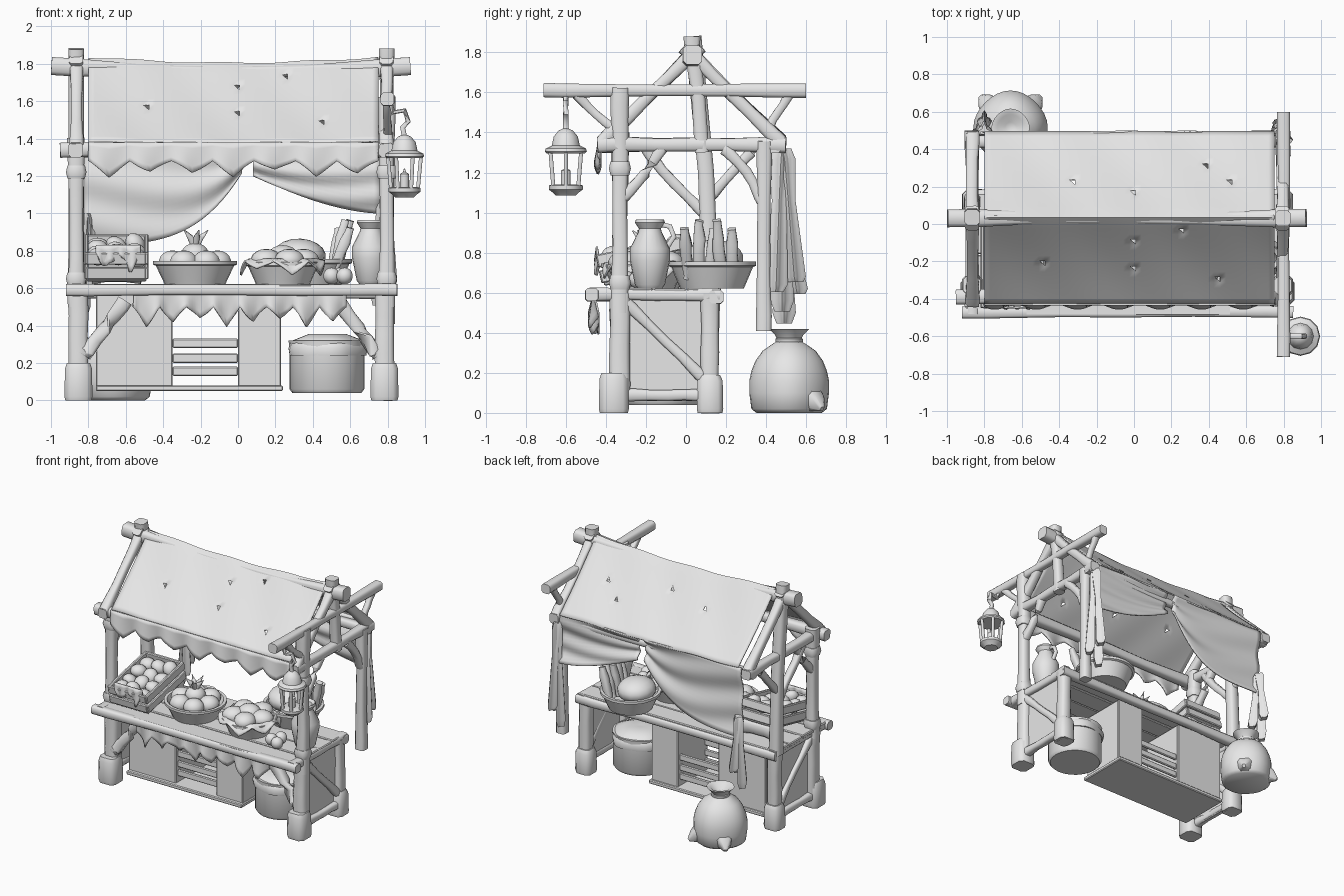
import bpy, bmesh, random
from math import sin, cos, pi, radians
from mathutils import Vector as V, Matrix, Euler

random.seed(4)
if "Cube" in bpy.data.objects:
    bpy.data.objects.remove(bpy.data.objects["Cube"])

mat = bpy.data.materials.new("light_grey")
mat.use_nodes = True
mat.diffuse_color = (0.8, 0.8, 0.8, 1)
mat.node_tree.nodes["Principled BSDF"].inputs["Base Color"].default_value = (0.8, 0.8, 0.8, 1)


def finish(name, bm, angle=40, thick=0):
    bmesh.ops.recalc_face_normals(bm, faces=bm.faces)
    me = bpy.data.meshes.new(name)
    bm.to_mesh(me)
    bm.free()
    me.materials.append(mat)
    for p in me.polygons:
        p.use_smooth = True
    me.set_sharp_from_angle(angle=radians(angle))
    ob = bpy.data.objects.new(name, me)
    bpy.context.collection.objects.link(ob)
    if thick:
        mod = ob.modifiers.new("thickness", 'SOLIDIFY')
        mod.thickness, mod.offset = thick, 0


def loft(name, rings, angle=40):
    bm = bmesh.new()
    vs = [[bm.verts.new(p) for p in r] for r in rings]
    n = len(vs[0])
    for a, b in zip(vs, vs[1:]):
        for i in range(n):
            bm.faces.new((a[i], a[(i + 1) % n], b[(i + 1) % n], b[i]))
    bm.faces.new(vs[0][::-1])
    bm.faces.new(vs[-1])
    finish(name, bm, angle)


OCT = [(1, .62), (.62, 1), (-.62, 1), (-1, .62), (-1, -.62), (-.62, -1), (.62, -1), (1, -.62)]


def tube(name, pts, radii):
    """Sweep a chamfered square along a path."""
    pts, rings = [V(p) for p in pts], []
    for i, p in enumerate(pts):
        d = (pts[min(i + 1, len(pts) - 1)] - pts[max(i - 1, 0)]).normalized()
        s = d.cross(V((0, 1, 0)) if abs(d.z) > .8 else V((0, 0, 1))).normalized()
        t = d.cross(s)
        rings.append([p + (s * a + t * b) * radii[i] for a, b in OCT])
    loft(name, rings, 50)


def beam(name, a, b, r=.035, bow=(0, 0, 0), flare=1.15, wob=.003):
    """Rough-hewn timber with wider ends."""
    a, b, bow = V(a), V(b), V(bow)
    pts, radii = [], []
    for t in (0, .08, .3, .5, .7, .92, 1):
        j = V([random.uniform(-wob, wob) for _ in range(3)])
        pts.append(a.lerp(b, t) + bow * sin(pi * t) + j)
        radii.append(r * (flare if abs(t - .5) > .4 else random.uniform(.9, 1.02)))
    tube(name, pts, radii)


def lathe(name, x, y, profile, n=20, angle=40, wave=0, k=5):
    rings = [[(x + r * (1 + wave * cos(k * 2 * pi * i / n)) * cos(2 * pi * i / n),
               y + r * (1 + wave * cos(k * 2 * pi * i / n)) * sin(2 * pi * i / n), z)
              for i in range(n)] for r, z in profile]
    loft(name, rings, angle)


def box(name, lo, hi, m=None, bevel=.006):
    bm = bmesh.new()
    lo, hi = V(lo), V(hi)
    bmesh.ops.create_cube(bm, size=1, matrix=Matrix.Translation((lo + hi) / 2) @ Matrix.Diagonal((*(hi - lo), 1)))
    bmesh.ops.bevel(bm, geom=bm.edges[:], offset=bevel, segments=1, affect='EDGES')
    if m:
        bm.transform(m)
    finish(name, bm, 25)


def blob(name, loc, scale, rot=(0, 0, 0), m=None):
    bm = bmesh.new()
    bmesh.ops.create_uvsphere(bm, u_segments=14, v_segments=9, radius=1)
    bm.transform((m or Matrix()) @ Matrix.LocRotScale(V(loc), Euler(rot), V(scale)))
    finish(name, bm, 60)


def sheet(name, f, nu, nv, holes=()):
    """Cloth from a function of u and v, with torn cells left half open."""
    bm = bmesh.new()
    g = [[bm.verts.new(f(i / nu, j / nv)) for j in range(nv + 1)] for i in range(nu + 1)]
    for i in range(nu):
        for j in range(nv):
            if (i, j) in holes:
                bm.faces.new((g[i][j], g[i + 1][j], g[i][j + 1]))
            else:
                bm.faces.new((g[i][j], g[i + 1][j], g[i + 1][j + 1], g[i][j + 1]))
    finish(name, bm, 60, .01)


def jag(u, n):
    """Zigzag from 0 to 1 with uneven teeth."""
    return (1 - abs((u * n) % 1 * 2 - 1)) * (.75 + .25 * sin(u * 17))


# End frames: posts, rafters, ties, braces and side panels
for side, x in (("left", .795), ("right", -.865)):
    s = 1 if x > 0 else -1
    low = x - s * .012
    beam(side + "_front_post", (x, -.33, .5), (x, -.33, 1.62 if x > 0 else 1.4), .04)
    beam(side + "_lower_front_post", (low, -.33, .1), (low, -.33, .6), .052, flare=1)
    tube(side + "_front_foot", [(low, -.36, 0), (low, -.36, .02), (low, -.36, .17), (low, -.36, .2)], [.07, .075, .072, .062])
    beam(side + "_lower_middle_post", (low, .12, 0), (low, .12, .6), .047, flare=1)
    tube(side + "_middle_foot", [(low, .12, 0), (low, .12, .02), (low, .12, .16), (low, .12, .19)], [.062, .066, .063, .05])
    beam(side + "_tie", (x, -.44, 1.34), (x, .5, 1.34), .034)
    beam(side + "_front_rafter", (x, .07, 1.83), (x, -.42, 1.35), .032)
    beam(side + "_back_rafter", (x, -.01, 1.83), (x, .47, 1.35), .032)
    beam(side + "_front_brace", (x, -.31, 1.08), (x, -.12, 1.33), .026, (0, .01, -.01))
    beam(side + "_diagonal", (x, -.3, .55), (x, .1, .16), .026)
    beam(side + "_bottom_rail", (x, -.3, .09), (x, .12, .09), .028)
    beam(side + "_table_rail", (x, -.48, .59), (x, .17, .59), .03)
    box(side + "_end_panel", (low - .008, -.31, .06), (low + .008, .1, .58))
    for z in (.65, 1.22):
        tube(side + "_rope_band", [(x, -.33, z - .035), (x, -.33, z), (x, -.33, z + .035)], [.046, .055, .047])
    beam(side + "_counter_brace", (low - s * .03, -.34, .24), (low - s * .25, -.34, .53), .036)

# The right post runs to the counter; the left one stops at the tie
tube("right_king_post", [(-.865, .12, .58), (-.865, .115, .8), (-.865, .1, 1.2), (-.865, .035, 1.88)], [.045, .042, .04, .042])
tube("left_king_post", [(.795, .08, 1.3), (.795, .06, 1.6), (.795, .03, 1.82), (.795, .03, 1.88)], [.036, .034, .04, .042])
beam("right_middle_brace", (-.865, .1, .99), (-.865, -.2, 1.32), .026, (0, -.01, -.01))
beam("right_back_brace", (-.865, .12, 1.08), (-.865, .34, 1.32), .024)
beam("hanging_post", (.8, .39, .41), (.8, .39, 1.36), .034)
beam("hanging_post_brace", (.8, .38, 1.06), (.8, .19, 1.32), .026, (0, .015, .015))

# Long beams
beam("ridge_beam", (-1, .03, 1.785), (.92, .03, 1.785), .03, (0, 0, -.03), 1.6)
beam("front_eave_beam", (-.95, -.39, 1.34), (.8, -.39, 1.34), .035)
beam("back_eave_beam", (-.9, .44, 1.33), (.83, .44, 1.33), .028)
beam("lantern_beam", (.8, -.71, 1.61), (.8, .6, 1.61), .031)
beam("lantern_brace_front", (.8, -.33, 1.4), (.8, -.55, 1.6), .022, (0, -.01, -.01))
beam("lantern_brace_back", (.8, .4, 1.4), (.8, .52, 1.6), .022)

# Canopy with a soft sag and small tears
def canopy(u, v):
    w = abs(v * 2 - 1)
    sag = .015 * sin(pi * w) + .03 * sin(pi * u) * (1 - w * .7)
    y = .035 + (v * 2 - 1) * .46
    return (-.8 + 1.55 * u, y, 1.83 - .45 * w - sag + .004 * sin(u * 21 + v * 9))

sheet("canopy", canopy, 48, 32, {(24, 6), (24, 11), (38, 4), (32, 13), (9, 7), (24, 20), (36, 25), (14, 22), (40, 22)})
sheet("canopy_valance", lambda u, v: (-.8 + 1.55 * u, -.43 - .01 * v - .014 * v * sin(u * 44),
      1.38 - v * (.1 + .09 * jag(u, 7))), 70, 5)

# Back curtains drawn to each side, with hanging tails
def left_drape(u, v):
    low = 1.0 + .2 * (1 - u) ** 1.6
    return (.08 + .68 * u, .485 - .03 * sin(pi * v) + .01 * sin(v * 16 + u * 5), 1.38 + (low - 1.38) * v)

def right_drape(u, v):
    low = .835 + .38 * u ** 3.6
    return (-.82 + .84 * u, .485 - .02 * sin(pi * v) + .01 * sin(v * 14 - u * 5), 1.38 + (low - 1.38) * v)

sheet("left_curtain", left_drape, 20, 16)
sheet("right_curtain", right_drape, 24, 18)

def tail(name, x, y, top, mid, low):
    for dx, dy, dz in ((0, .06, .06), (-.03, 0, -.06), (.03, -.03, .02)):
        loft(name, [[(x + dx * t + r * (1 + .3 * cos(4 * a)) * cos(a) * .7, y + dy * t + r * (1 + .3 * cos(4 * a)) * sin(a),
              z + dz * t * t) for a in [i * pi / 8 for i in range(16)]]
              for t, r, z in ((0, .035, top), (.2, .042, top * .8 + mid * .2), (.5, .028, mid), (1, .045, low + .04), (1.1, .03, low))], 60)

tail("left_curtain_tail", .78, .48, 1.32, 1.05, .58)
tail("right_curtain_tail", -.8, .49, 1.0, .82, .52)

# Counter
for i in range(4):
    box("counter_plank", (-.9, -.49 + i * .165, .59 + .003 * (i % 2)), (.82, -.33 + i * .165, .62 + .003 * (i % 2)))
beam("counter_front_edge", (-.92, -.47, .59), (.85, -.47, .59), .028)
beam("counter_back_edge", (-.9, .15, .58), (.83, .15, .58), .03)
def tablecloth(u, v):
    return (-.56 + 1.14 * u, -.46 + .025 * v * sin(u * 46), .6 - v * (.1 + .11 * jag(u, 8)))
sheet("tablecloth_fringe", tablecloth, 80, 5)

# Cabinet below the counter with a slatted gap
box("cabinet_floor", (-.76, -.3, .05), (.24, .12, .08))
for x0, x1 in ((-.76, -.35), (0, .23)):
    for y in (-.27, .08):
        box("cabinet_panel", (x0, y, .07), (x1, y + .02, .58))
    for x in (x0, x1 - .02):
        box("cabinet_side", (x, -.26, .07), (x + .02, .09, .58))
for y in (-.25, .06):
    for z in (.13, .2, .28):
        box("inner_crate_slat", (-.35, y, z), (0, y + .02, z + .05))

# Basket with cloth under the counter
lathe("covered_basket", .475, -.12, [(.185, .04), (.2, .06), (.2, .28), (.205, .32)], 24)
lathe("basket_cloth", .475, -.12, [(.205, .24), (.212, .28), (.19, .32), (.1, .355), (.02, .35)], 30, 60, .03)

# Tilted crate of bread with a draped cloth
m = Matrix.Translation((-.65, -.2, .765)) @ Matrix.Rotation(radians(12), 4, 'X')
for s in (-1, 1):
    for z in (-.07, .01):
        box("crate_side", (s * .16 - .012, -.24, z), (s * .16 + .012, .24, z + .065), m)
        box("crate_end", (-.16, s * .23 - .012, z), (.16, s * .23 + .012, z + .065), m)
box("crate_base", (-.16, -.23, -.085), (.16, .23, -.065), m)
beam("crate_prop", (-.79, 0, .68), (-.51, 0, .68), .05)
for i in range(12):
    blob("bread_roll", (-.1 + .1 * (i % 3), -.17 + .11 * (i // 3), .02 + random.uniform(0, .03)),
         (.055, .06, .045), (random.random(), 0, random.random() * 3), m)
sheet("crate_cloth", lambda u, v: (-.76 + .24 * u, -.445 - .01 * sin(u * 25) * v,
      .83 - v * (.04 + .13 * jag(u, 2))), 24, 4)

# Bowls of food
def bowl(name, x, y, r, z, h):
    lathe(name, x, y, [(r * .72, z), (r * .76, z + .02), (r * .93, z + h * .8), (r, z + h * .85), (r, z + h),
                       (r * .9, z + h), (r * .7, z + .04)], 24)

bowl("fruit_bowl", -.23, -.2, .225, .62, .125)
for i in range(7):
    a = i * 2 * pi / 6
    r = .12 if i < 6 else 0
    blob("fruit", (-.23 + r * cos(a), -.2 + r * sin(a), .74 + .04 * (i == 6)), (.075, .075, .062))
for i in range(5):
    a = i * 2 * pi / 5
    tube("fruit_leaf", [(-.23, -.2, .8), (-.23 + .03 * cos(a), -.2 + .03 * sin(a), .87),
                        (-.23 + .07 * cos(a), -.2 + .07 * sin(a), .91)], [.012, .016, .003])

# Cloth-lined bowl in front, loaf basket behind it
bowl("bread_bowl", .24, -.2, .2, .62, .12)
for i in range(6):
    a = i * 2 * pi / 5
    r = .11 if i < 5 else 0
    blob("bun", (.24 + r * cos(a), -.2 + r * sin(a), .75 + .02 * (i == 5)), (.085, .08, .06), (0, 0, a))
def bowl_cloth(u, v):
    a, r = 2 * pi * u, .18 + .045 * v
    return (.24 + r * cos(a), -.2 + r * sin(a) * .95, .755 - v * (.01 + .08 * jag(u, 7)))
sheet("bread_bowl_cloth", bowl_cloth, 56, 4)
bowl("loaf_basket", .39, .13, .22, .62, .135)
blob("large_loaf", (.33, .14, .775), (.14, .15, .09), (0, .05, .3))
for i in range(5):
    y = .01 + i * .055
    beam("long_loaf", (.5 + .01 * (i % 2), y, .67), (.6 - .03 * (i % 3), y + .02 * (i % 3 - 1), .92 + .04 * (i % 2)), .03, flare=.7)
for p in ((.5, -.3), (.57, -.33), (.54, -.24)):
    blob("loose_fruit", (*p, .665), (.045, .045, .045))

# Jug
lathe("jug", .71, -.18, [(.06, .62), (.075, .64), (.1, .76), (.1, .82), (.06, .9), (.055, .92), (.075, .95),
                         (.07, .965), (.05, .95), (.04, .9)], 20)
tube("jug_handle", [(.71, -.1, .82), (.71, -.06, .88), (.71, -.08, .93), (.71, -.12, .94)], [.013] * 4)

# Sack with tied neck and pinched corners
lathe("grain_sack", -.66, .515, [(.16, 0), (.185, .02), (.195, .1), (.195, .16), (.185, .21), (.165, .26), (.13, .31),
                                 (.08, .345), (.055, .36), (.07, .39), (.1, .42), (.07, .415), (.03, .38)], 32, 60, .02, 4)
lathe("sack_tie", -.66, .515, [(.06, .345), (.068, .355), (.068, .37), (.055, .38)], 16)
for s in (-1, 1):
    tube("sack_corner", [(-.66 + s * .08, .6, .08), (-.66 + s * .13, .65, .05), (-.66 + s * .16, .68, .02)], [.075, .045, .012])

# Lantern on a hook
lx, ly = .89, -.6
tube("lantern_hook", [(.81, ly, 1.6), (.83, ly, 1.54), (.89, ly, 1.55), (.91, ly, 1.49), (.88, ly, 1.46), (.89, ly, 1.41)],
     [.014] * 6)
lathe("lantern_cap", lx, ly, [(.095, 1.295), (.105, 1.305), (.1, 1.32), (.07, 1.335), (.06, 1.38), (.035, 1.41), (.012, 1.42)], 12)
lathe("lantern_base", lx, ly, [(.05, 1.085), (.065, 1.1), (.085, 1.115), (.085, 1.135), (.07, 1.14)], 12)
lathe("lantern_candle", lx, ly, [(.025, 1.13), (.025, 1.21), (.008, 1.22), (.003, 1.24)], 10)
for i in range(6):
    c, s = cos(i * pi / 3), sin(i * pi / 3)
    tube("lantern_bar", [(lx + .072 * c, ly + .072 * s, 1.13), (lx + .088 * c, ly + .088 * s, 1.3)], [.01, .01])
